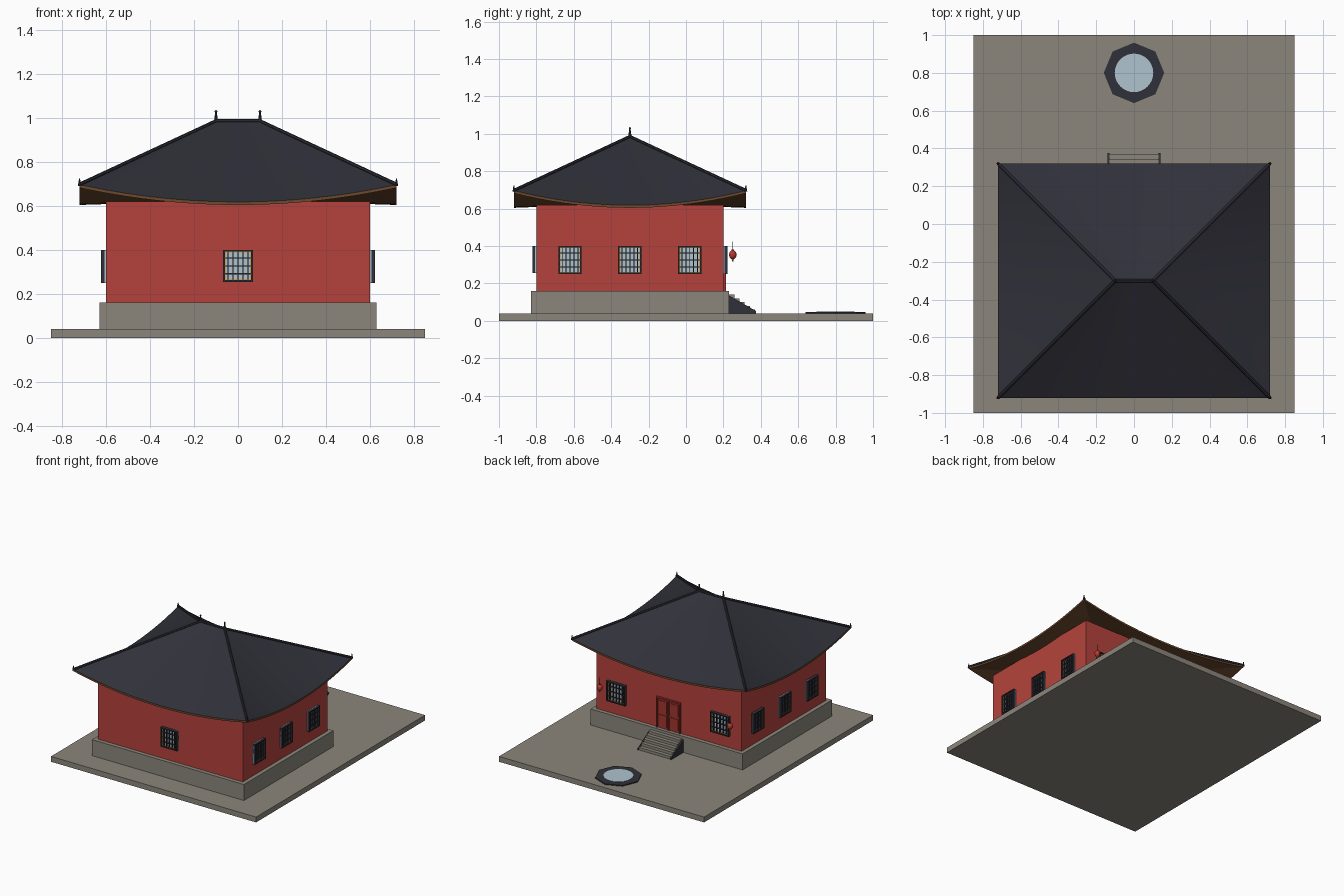
import bpy, bmesh, math
from mathutils import Matrix, Vector

if "Cube" in bpy.data.objects:
    bpy.data.objects.remove(bpy.data.objects["Cube"])

def material(name, rgb):
    m = bpy.data.materials.new(name)
    m.diffuse_color = (*rgb, 1)
    m.use_nodes = True
    m.node_tree.nodes["Principled BSDF"].inputs["Base Color"].default_value = m.diffuse_color
    return m

STONE = material("stone", (0.26, 0.24, 0.20))
RED = material("wall_red", (0.46, 0.055, 0.045))
DOOR = material("door_red", (0.36, 0.035, 0.028))
SLATE = material("dark_slate", (0.030, 0.030, 0.042))
BROWN = material("eave_brown", (0.15, 0.068, 0.028))
PALE = material("pale_blue", (0.43, 0.55, 0.62))
GOLD = material("gold", (0.65, 0.36, 0.07))
LANTERN = material("lantern_red", (0.48, 0.04, 0.03))

def finish(bm, name, mats, smooth=None):
    bmesh.ops.recalc_face_normals(bm, faces=bm.faces)
    me = bpy.data.meshes.new(name)
    bm.to_mesh(me)
    bm.free()
    ob = bpy.data.objects.new(name, me)
    bpy.context.collection.objects.link(ob)
    for m in mats:
        me.materials.append(m)
    if smooth:
        bpy.ops.object.select_all(action='DESELECT')
        ob.select_set(True)
        bpy.context.view_layer.objects.active = ob
        bpy.ops.object.shade_smooth_by_angle(angle=math.radians(smooth))
    return ob

def boxes(name, parts, M=Matrix()):
    """parts: (low corner, high corner, material)"""
    bm = bmesh.new()
    mats = []
    for lo, hi, mat in parts:
        if mat not in mats:
            mats.append(mat)
        lo, hi = Vector(lo), Vector(hi)
        T = M @ Matrix.Translation((lo + hi) / 2) @ Matrix.Diagonal((*(hi - lo), 1))
        verts = bmesh.ops.create_cube(bm, size=1, matrix=T)['verts']
        for f in {f for v in verts for f in v.link_faces}:
            f.material_index = mats.index(mat)
    return finish(bm, name, mats)

def rod(name, a, b, r1, r2, mat, sides=8):
    a, b = Vector(a), Vector(b)
    d = b - a
    M = Matrix.Translation((a + b) / 2) @ d.to_track_quat('Z', 'Y').to_matrix().to_4x4()
    bm = bmesh.new()
    bmesh.ops.create_cone(bm, cap_ends=True, segments=sides, radius1=r1, radius2=r2,
                          depth=d.length, matrix=M)
    return finish(bm, name, [mat])

def ball(name, c, r, zs, mat):
    bm = bmesh.new()
    bmesh.ops.create_uvsphere(bm, u_segments=12, v_segments=8, radius=r,
                              matrix=Matrix.Translation(c) @ Matrix.Diagonal((1, 1, zs, 1)))
    return finish(bm, name, [mat], 40)

# courtyard, platform and walls
boxes("courtyard", [((-.85, -1, 0), (.85, 1, .04), STONE)])
boxes("platform", [((-.63, -.83, .04), (.63, .23, .16), STONE)])
boxes("walls", [((-.6, -.8, .16), (.6, .2, .62), RED)])

# hipped roof: curved eaves ruled up to a short ridge, brown edge and soffit
CY, EX, EY, RX, RZ = -.3, .72, .62, .1, .985
N = 20
rim = []
for side in range(4):
    for i in range(N):
        s = -1 + 2 * i / N
        z = .618 + .078 * s * s
        x, y, r = [(s * EX, -EY, s * RX), (EX, s * EY, RX),
                   (-s * EX, EY, -s * RX), (-EX, -s * EY, -RX)][side]
        rim.append((Vector((x, CY + y, z)), Vector((r, CY, RZ))))
bm = bmesh.new()
drop = Vector((0, 0, .014))
centre = Vector((0, CY, .628))
for i, (e0, r0) in enumerate(rim):
    e1, r1 = rim[(i + 1) % len(rim)]
    for pts, mi in (((e0, e1, r1, r0), 0), ((e0 - drop, e1 - drop, e1, e0), 1),
                    ((e0 - drop, centre, e1 - drop), 1)):
        bm.faces.new([bm.verts.new(p) for p in pts]).material_index = mi
bmesh.ops.remove_doubles(bm, verts=bm.verts, dist=1e-5)
finish(bm, "roof", [SLATE, BROWN], 25)

# ridge tubes and finials
rod("top_ridge", (-RX, CY, RZ), (RX, CY, RZ), .009, .009, SLATE)
for sx in (-1, 1):
    top = (sx * RX, CY, RZ)
    rod("ridge_finial", top, (sx * RX, CY, RZ + .045), .009, .003, SLATE)
    ball("ridge_finial_knob", (sx * RX, CY, RZ + .044), .006, 1, SLATE)
    for sy in (-1, 1):
        x, y = sx * EX, CY + sy * EY
        rod("hip_ridge", (x, y, .697), top, .009, .009, SLATE)
        rod("corner_finial", (x, y, .69), (x, y, .724), .008, .002, SLATE)

# lattice windows, built facing -y and turned onto each wall
def window(x, y, deg, w, z0=.25, z1=.40):
    M = Matrix.Translation((x, y, 0)) @ Matrix.Rotation(math.radians(deg), 4, 'Z')
    h, t = w / 2, .008
    p = [((-h, -.006, z0), (h, 0, z1), PALE)]
    for inset, width, depth, mat in ((0, t, .022, SLATE), (t, .004, .012, GOLD)):
        a, b, c = h - inset, z0 + inset, z1 - inset
        p += [((-a, -depth, b), (-a + width, 0, c), mat), ((a - width, -depth, b), (a, 0, c), mat),
              ((-a, -depth, b), (a, 0, b + width), mat), ((-a, -depth, c - width), (a, 0, c), mat)]
    for i in range(1, 6):
        u = -h + w * i / 6
        p.append(((u - .0025, -.018, z0), (u + .0025, 0, z1), SLATE))
    for i in range(1, 4):
        v = z0 + (z1 - z0) * i / 4
        p.append(((-h, -.016, v - .0025), (h, 0, v + .0025), SLATE))
    boxes("window", p, M)

window(0, -.8, 0, .135, .255)
for y in (-.62, -.30, .02):
    window(.6, y, 90, .125)
    window(-.6, y, -90, .125)
for x in (-.43, .43):
    window(x, .2, 180, .155)

# double door with raised frame and panels
door = [((-.10, .2, .16), (.10, .205, .39), DOOR)]
for x in (-.10, -.005, .09):
    door.append(((x, .2, .16), (x + .01, .214, .39), DOOR))
door.append(((-.10, .2, .38), (.10, .214, .39), DOOR))
for sx in (-1, 1):
    door += [((sx * .0475 - .032, .2, z), (sx * .0475 + .032, .209, z + h), DOOR)
             for z, h in ((.175, .085), (.275, .09))]
    door.append(((sx * .015 - .003, .2, .262), (sx * .015 + .003, .217, .27), GOLD))
boxes("double_door", door)

# stairs with dark side panels
boxes("stairs", [((-.13, .23, .04), (.13, .258 + .028 * i, .14 - .02 * i), STONE)
                 for i in range(5)])
for x in (-.14, .13):
    bm = bmesh.new()
    f = bm.faces.new([bm.verts.new((x, y, z)) for y, z in
                      ((.23, .135), (.375, .052), (.375, .04), (.23, .04))])
    ext = bmesh.ops.extrude_face_region(bm, geom=[f])['geom']
    bmesh.ops.translate(bm, vec=(.01, 0, 0),
                        verts=[v for v in ext if isinstance(v, bmesh.types.BMVert)])
    finish(bm, "stair_side", [SLATE])

# hanging lanterns beside the back windows
for x in (-.54, .54):
    ball("lantern", (x, .25, .353), .02, 1.25, LANTERN)
    rod("lantern_cord", (x, .25, .37), (x, .25, .425), .002, .002, SLATE, 6)
    rod("lantern_cap", (x, .25, .374), (x, .25, .381), .009, .006, SLATE)
    rod("lantern_tassel", (x, .25, .318), (x, .25, .331), .003, .006, GOLD)

# pond: octagonal rim and round water
rod("pond_rim", (0, .8, .04), (0, .8, .047), .16, .16, SLATE, 8)
rod("pond_water", (0, .8, .04), (0, .8, .049), .102, .102, PALE, 32)
